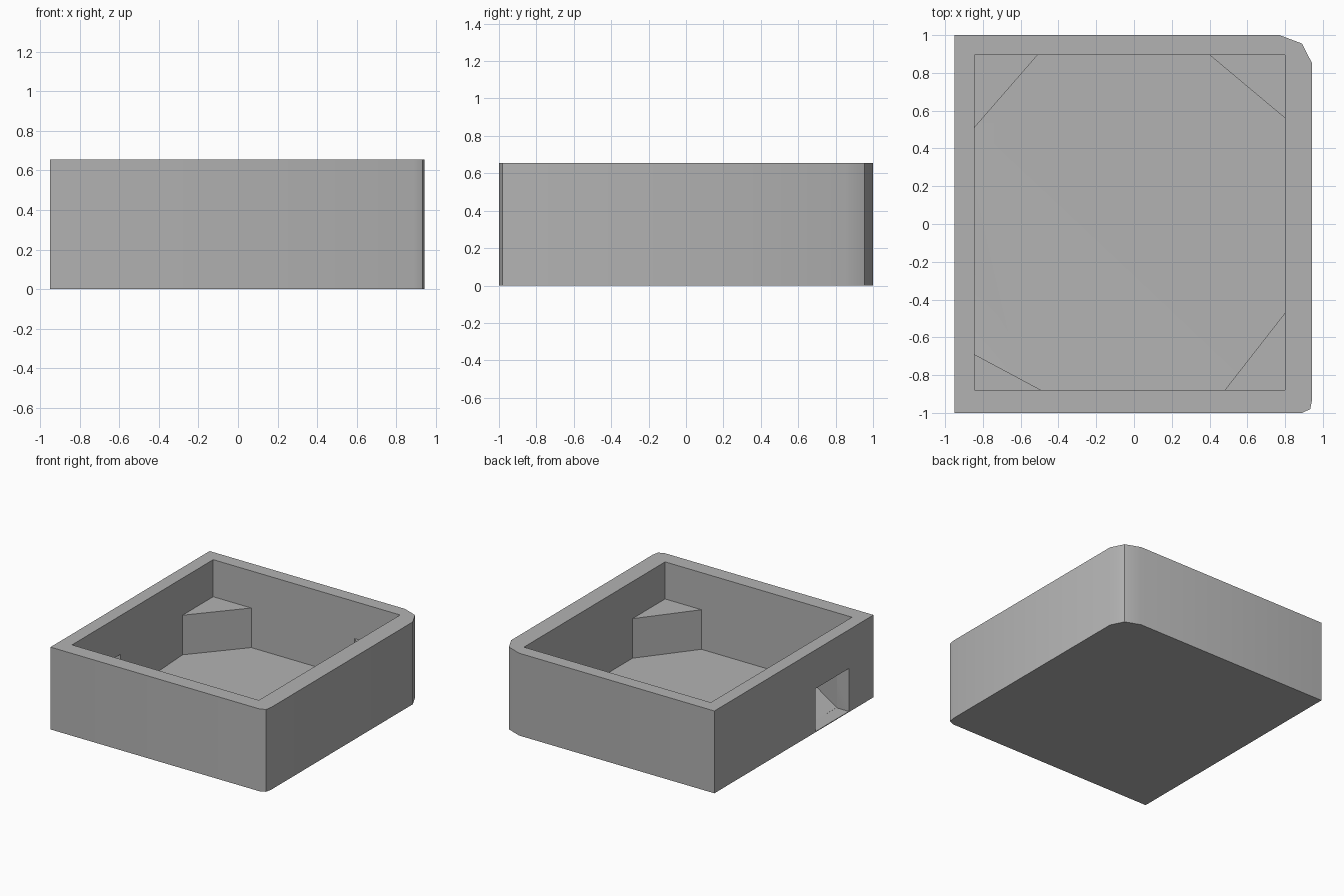
import bpy
import bmesh

if "Cube" in bpy.data.objects:
    bpy.data.objects.remove(bpy.data.objects["Cube"], do_unlink=True)

HEIGHT, FLOOR, POST_TOP, SILL = 0.655, 0.045, 0.36, 0.006
LEFT, RIGHT, FRONT, BACK = -0.845, 0.80, -0.88, 0.895   # inner wall planes

grey = bpy.data.materials.new("plain grey")
grey.use_nodes = True
grey.diffuse_color = (0.45, 0.45, 0.45, 1)
grey.node_tree.nodes["Principled BSDF"].inputs["Base Color"].default_value = (0.45, 0.45, 0.45, 1)


def make_object(name, bm):
    bmesh.ops.recalc_face_normals(bm, faces=bm.faces)
    mesh = bpy.data.meshes.new(name)
    bm.to_mesh(mesh)
    bm.free()
    mesh.materials.append(grey)
    obj = bpy.data.objects.new(name, mesh)
    bpy.context.collection.objects.link(obj)
    return obj


def prism(name, outline, bottom, top):
    bm = bmesh.new()
    base = bm.faces.new([bm.verts.new((x, y, bottom)) for x, y in outline])
    grown = bmesh.ops.extrude_face_region(bm, geom=[base])["geom"]
    verts = [g for g in grown if isinstance(g, bmesh.types.BMVert)]
    bmesh.ops.translate(bm, verts=verts, vec=(0, 0, top - bottom))
    return make_object(name, bm)


def rectangle(x0, x1, y0, y1):
    return [(x0, y0), (x1, y0), (x1, y1), (x0, y1)]


def hull(name, points):
    bm = bmesh.new()
    for p in points:
        bm.verts.new(p)
    bmesh.ops.convex_hull(bm, input=bm.verts)
    return make_object(name, bm)


def cut(target, cutter):
    cutter.hide_render = True
    mod = target.modifiers.new("cut", "BOOLEAN")
    mod.operation = "DIFFERENCE"
    mod.solver = "EXACT"
    mod.object = cutter
    bpy.context.view_layer.objects.active = target
    bpy.ops.object.modifier_apply(modifier=mod.name)
    bpy.data.objects.remove(cutter, do_unlink=True)


# Outer block with the two softened corners
outline = [(-0.95, -1), (0.89, -1), (0.933, -0.98), (0.943, -0.93),
           (0.943, 0.85), (0.89, 0.955), (0.77, 1), (-0.95, 1)]
tray = prism("tray_body", outline, 0, HEIGHT)

# Open cavity
cut(tray, prism("cavity_cutter", rectangle(LEFT, RIGHT, FRONT, BACK), FLOOR, 1))

# Floor sloping down to the side opening
slope = [(LEFT, -0.27, SILL), (LEFT, -0.69, SILL),
         (-0.49, FRONT, FLOOR), (LEFT, 0.51, FLOOR)]
cut(tray, hull("slope_cutter", slope + [(x, y, 0.2) for x, y, z in slope]))

# Side opening through the wall
cut(tray, prism("opening_cutter", rectangle(-1.1, LEFT + 0.004, -0.69, -0.27), SILL, 0.347))

# Triangular corner posts: corner, then the offset along x and along y
posts = {
    "back_right_post": (LEFT, BACK, 0.335, -0.385),
    "back_left_post": (RIGHT, BACK, -0.40, -0.335),
    "front_left_post": (RIGHT, FRONT, -0.32, 0.41),
    "front_right_post": (LEFT, FRONT, 0.355, 0.19),
}
for name, (x, y, dx, dy) in posts.items():
    prism(name, [(x, y), (x + dx, y), (x, y + dy)], 0.003, POST_TOP)

# Smooth the softened corners, keep everything else crisp
bpy.ops.object.select_all(action="DESELECT")
tray.select_set(True)
bpy.context.view_layer.objects.active = tray
bpy.ops.object.shade_smooth_by_angle(angle=0.52)
